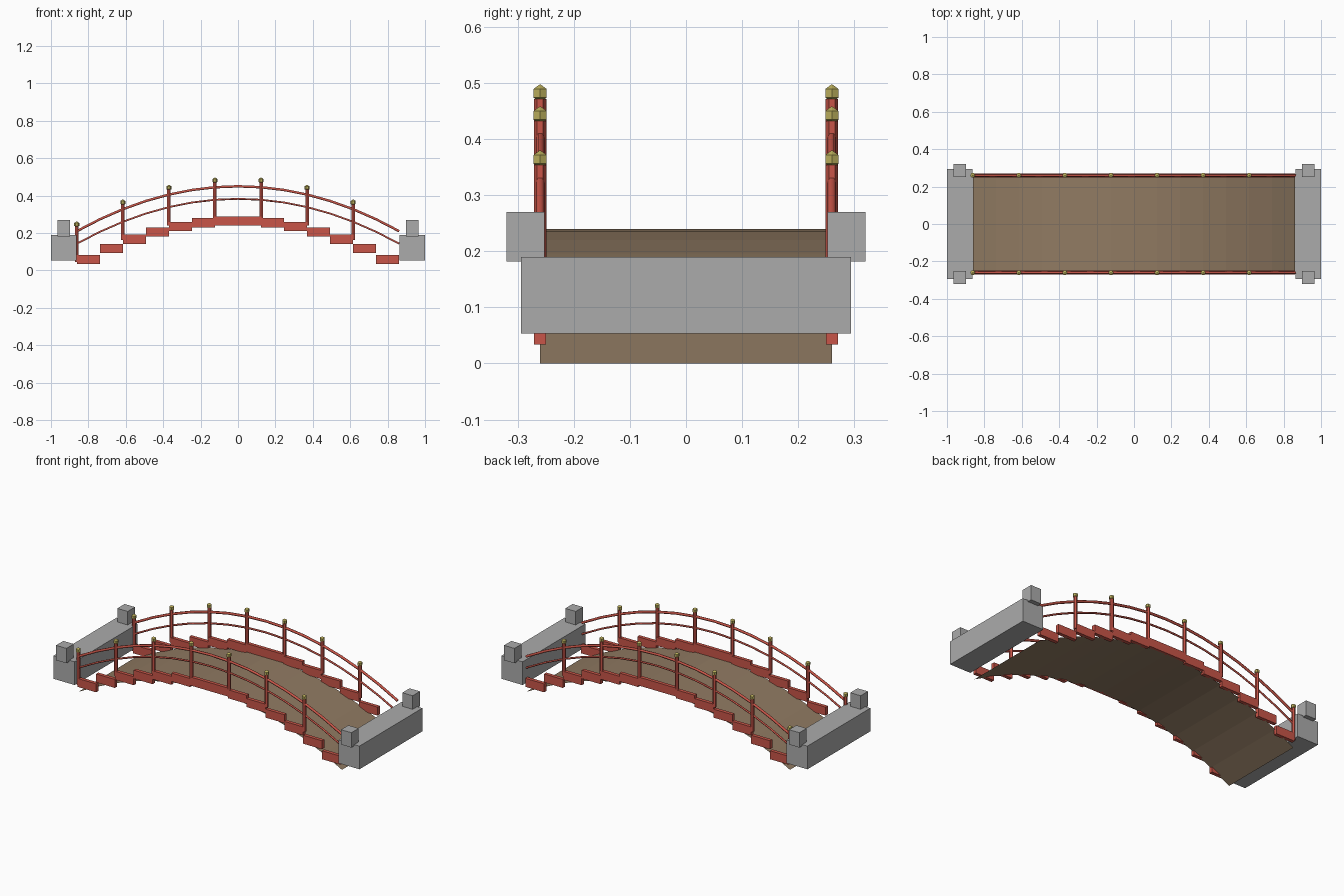
import bpy
import bmesh
from math import cos, sin, pi, radians

HALF = 0.862      # half of the arch span
RISE = 0.24       # height of the arch
STEPS = 14        # segments along the arch
SIDE_Y = 0.26     # railing line

if "Cube" in bpy.data.objects:
    bpy.data.objects.remove(bpy.data.objects["Cube"])


def make_material(name, rgb):
    mat = bpy.data.materials.new(name)
    mat.use_nodes = True
    mat.diffuse_color = (*rgb, 1)
    bsdf = mat.node_tree.nodes["Principled BSDF"]
    bsdf.inputs["Base Color"].default_value = (*rgb, 1)
    bsdf.inputs["Roughness"].default_value = 0.8
    return mat


RED = make_material("red paint", (0.578, 0.091, 0.065))
WOOD = make_material("brown wood", (0.28, 0.195, 0.122))
STONE = make_material("grey stone", (0.41, 0.41, 0.41))
GOLD = make_material("gold", (0.50, 0.43, 0.11))


def arch(x):
    return RISE * (1 - (x / HALF) ** 2)


def station(i):
    return -HALF + 2 * HALF * i / STEPS


def finish(name, bm, mat):
    mesh = bpy.data.meshes.new(name)
    bm.to_mesh(mesh)
    bm.free()
    mesh.materials.append(mat)
    obj = bpy.data.objects.new(name, mesh)
    bpy.context.collection.objects.link(obj)
    return obj


def add_box(bm, center, size):
    verts = bmesh.ops.create_cube(bm, size=1)["verts"]
    bmesh.ops.scale(bm, vec=size, verts=verts)
    bmesh.ops.translate(bm, vec=center, verts=verts)


def add_turned(bm, base, profile, phase):
    """Six-sided turned solid from (radius, height) pairs."""
    x, y, z = base
    rings = [[bm.verts.new((x + r * cos(phase + k * pi / 3),
                            y + r * sin(phase + k * pi / 3), z + h))
              for k in range(6)] for r, h in profile]
    for low, high in zip(rings, rings[1:]):
        for k in range(6):
            n = (k + 1) % 6
            bm.faces.new((low[k], low[n], high[n], high[k]))
    bm.faces.new(rings[0][::-1])
    bm.faces.new(rings[-1])


# Arched deck: a thin sheet
bm = bmesh.new()
rows = [[bm.verts.new((station(i), y, arch(station(i)))) for y in (-SIDE_Y, SIDE_Y)]
        for i in range(STEPS + 1)]
for a, b in zip(rows, rows[1:]):
    bm.faces.new((a[0], b[0], b[1], a[1]))
finish("deck", bm, WOOD)

# Railings on both sides
for side, sign in (("left", 1), ("right", -1)):
    y = sign * SIDE_Y
    side = "back" if sign > 0 else "front"

    # Stepped edge boards
    bm = bmesh.new()
    for i in range(STEPS):
        mid = (station(i) + station(i + 1)) / 2
        add_box(bm, (mid, y, arch(mid) + 0.026), (2 * HALF / STEPS, 0.021, 0.05))
    finish(side + "_edge_boards", bm, RED)

    # Posts with faceted finials
    posts, finials = bmesh.new(), bmesh.new()
    for i in range(0, STEPS, 2):
        base = (station(i), y, arch(station(i)))
        add_turned(posts, base, [(0.011, 0.045), (0.011, 0.236)], radians(30))
        add_turned(finials, base, [(0.001, 0.231), (0.0136, 0.2385),
                                   (0.0136, 0.254), (0.001, 0.262)], 0)
    finish(side + "_posts", posts, RED)
    finish(side + "_finials", finials, GOLD)

    # Upper and lower handrails
    for name, lift, radius in (("upper", 0.21, 0.0075), ("lower", 0.143, 0.0055)):
        curve = bpy.data.curves.new(side + "_" + name + "_rail", "CURVE")
        curve.dimensions = "3D"
        curve.bevel_depth = radius
        curve.bevel_resolution = 1
        curve.use_fill_caps = True
        spline = curve.splines.new("POLY")
        spline.points.add(STEPS)
        for i, point in enumerate(spline.points):
            point.co = (station(i), y, arch(station(i)) + lift, 1)
        curve.materials.append(RED)
        rail = bpy.data.objects.new(curve.name, curve)
        bpy.context.collection.objects.link(rail)

# Stone abutments with corner blocks
for end, sign in (("left", 1), ("right", -1)):
    bm = bmesh.new()
    add_box(bm, (sign * 0.9315, 0, 0.1215), (0.137, 0.588, 0.137))
    finish(end + "_abutment", bm, STONE)
    bm = bmesh.new()
    for y in (-0.286, 0.286):
        add_box(bm, (sign * 0.932, y, 0.226), (0.068, 0.068, 0.088))
    finish(end + "_corner_blocks", bm, STONE)
